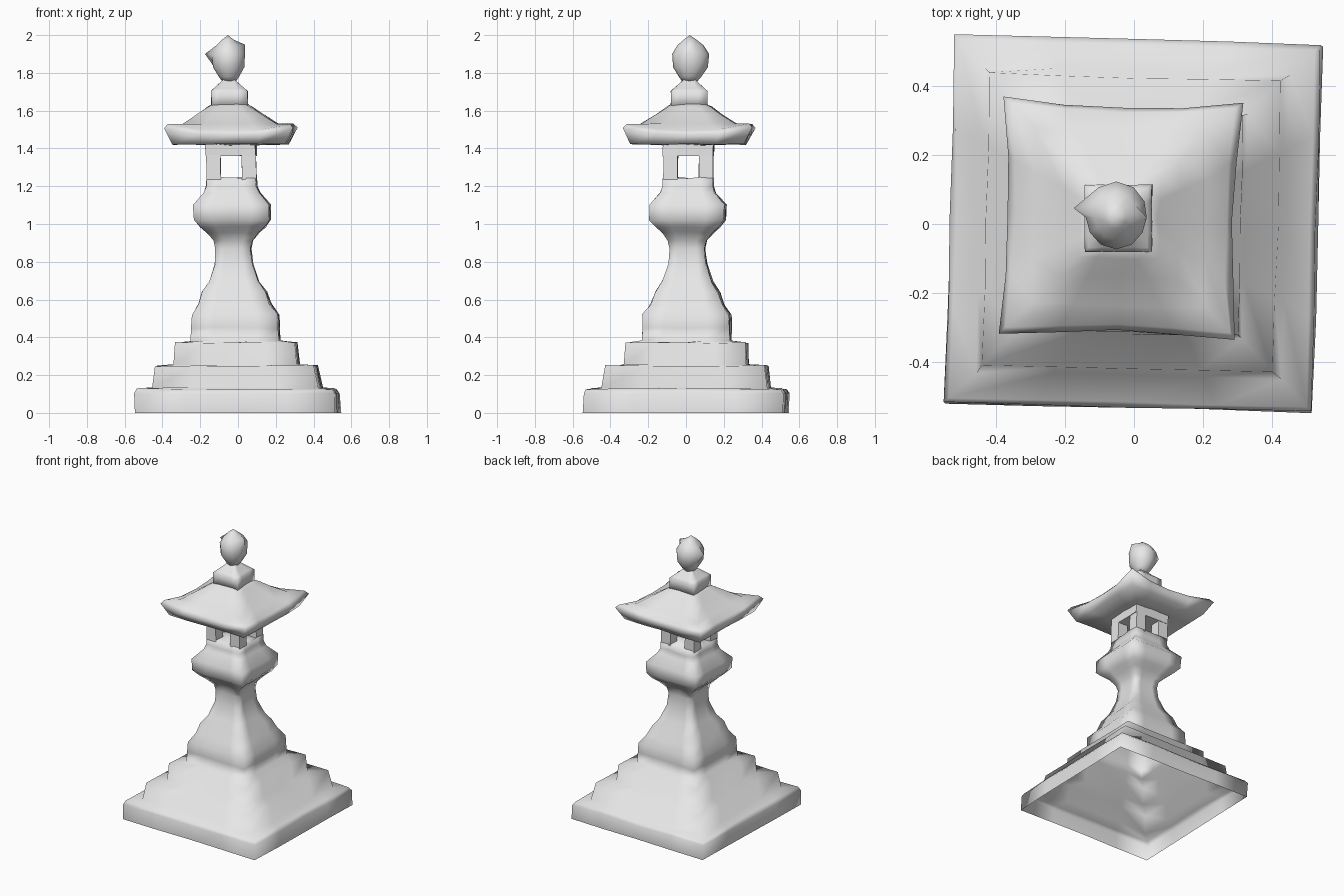
import bpy, bmesh, math, random
from mathutils import Vector

random.seed(4)
if "Cube" in bpy.data.objects:
    bpy.data.objects.remove(bpy.data.objects["Cube"], do_unlink=True)

stone = bpy.data.materials.new("grey stone")
stone.use_nodes = True
GREY = (0.8, 0.8, 0.8, 1)
stone.diffuse_color = GREY
stone.node_tree.nodes["Principled BSDF"].inputs["Base Color"].default_value = GREY

TWIST = math.radians(-1.5)


def axis(z):
    """Centre of the slightly leaning lantern at a height."""
    return Vector((-0.027 * z, 0.01 * z, z))


def finish(name, bm, angle):
    mesh = bpy.data.meshes.new(name)
    bm.to_mesh(mesh)
    bm.free()
    mesh.materials.append(stone)
    ob = bpy.data.objects.new(name, mesh)
    bpy.context.collection.objects.link(ob)
    bpy.ops.object.select_all(action='DESELECT')
    ob.select_set(True)
    bpy.context.view_layer.objects.active = ob
    bpy.ops.object.shade_smooth_by_angle(angle=math.radians(angle))
    return ob


def bridge(bm, rings):
    """Join rings that run anticlockwise and climb, so faces point outwards."""
    for low, high in zip(rings, rings[1:]):
        n = len(low)
        for i in range(n):
            j = (i + 1) % n
            bm.faces.new((low[i], low[j], high[j], high[i]))


def square_loft(name, profile, cuts=4, rough=0.004, lift=0.0, sag=0.0,
                offset=(0, 0), twist=TWIST, angle=180, eaves=(), bottom=True):
    """Stack square rings of (half width, height); eaves rings rise at the corners."""
    bm = bmesh.new()
    rings = []
    for k, (half, z) in enumerate(profile):
        ring = []
        for side in range(4):
            turn = side * math.pi / 2 + twist
            c, s = math.cos(turn), math.sin(turn)
            for i in range(cuts):
                u = 2 * i / cuts - 1
                bow = sag * (1 - u * u) if k in eaves else 0
                rise = lift * abs(u) ** 3 if k in eaves else 0
                px, py = u * half, bow - half
                jitter = Vector([random.uniform(-rough, rough) for _ in range(3)])
                if z == 0:
                    jitter.z = 0
                place = Vector((px * c - py * s + offset[0], px * s + py * c + offset[1], rise))
                ring.append(bm.verts.new(axis(z) + place + jitter))
        rings.append(ring)
    bridge(bm, rings)
    if bottom:
        bm.faces.new(rings[0][::-1])
    bm.faces.new(rings[-1])
    return finish(name, bm, angle)


# Hollow body in one skin: stepped foot, waisted shaft, platform, window sill
square_loft("body", [
    (0.53, 0), (0.53, 0.105), (0.515, 0.128), (0.44, 0.133),
    (0.422, 0.25), (0.325, 0.255), (0.318, 0.37), (0.232, 0.38),
    (0.23, 0.45), (0.228, 0.52), (0.19, 0.575), (0.168, 0.64), (0.13, 0.695),
    (0.099, 0.79), (0.092, 0.87), (0.10, 0.915), (0.135, 0.955), (0.168, 0.985),
    (0.197, 1.02), (0.2, 1.10), (0.145, 1.165), (0.133, 1.20), (0.132, 1.245)],
    bottom=False)

# Four corner posts and a lintel around the open windows of the fire box
for i, sx in enumerate((-1, 1)):
    for j, sy in enumerate((-1, 1)):
        square_loft(("right", "left")[i] + "_" + ("front", "back")[j] + "_post",
                    [(0.038, 1.235), (0.038, 1.365)], cuts=1, rough=0.001,
                    offset=(sx * 0.094, sy * 0.094), angle=40)
square_loft("fire_box_lintel", [(0.132, 1.36), (0.134, 1.43)], rough=0.002, angle=40)

# Roof with upturned corners
square_loft("roof", [
    (0.13, 1.42), (0.30, 1.422), (0.343, 1.475), (0.325, 1.495), (0.25, 1.53),
    (0.17, 1.58), (0.115, 1.62), (0.09, 1.635)],
    lift=0.035, sag=0.02, eaves=(2, 3))

# Neck block under the finial
square_loft("neck", [
    (0.097, 1.615), (0.097, 1.705), (0.085, 1.715), (0.04, 1.755), (0.03, 1.765)],
    rough=0.001, twist=0)

# Chipped bud-shaped finial
bm = bmesh.new()
SIDES = 12
rings = []
for r, z in ((0.04, 1.755), (0.06, 1.78), (0.092, 1.83), (0.098, 1.90), (0.07, 1.945), (0.035, 1.975)):
    ring = []
    for i in range(SIDES):
        a = i * math.tau / SIDES
        reach = r * (0.95 + 0.05 * math.cos(2 * a + math.pi) + 0.06 * math.sin(a))
        ring.append(bm.verts.new(axis(z) + Vector((reach * math.cos(a), reach * math.sin(a), 0))))
    rings.append(ring)
bridge(bm, rings)
bm.faces.new(rings[0][::-1])
tip = bm.verts.new(axis(2.0))
for i in range(SIDES):
    bm.faces.new((rings[-1][i], rings[-1][(i + 1) % SIDES], tip))
# Petal point on the right side, and a smaller one on the left
rings[3][5].co += Vector((-0.042, -0.02, 0))
rings[4][0].co += Vector((0.026, 0, 0.005))
finish("finial", bm, 180)
